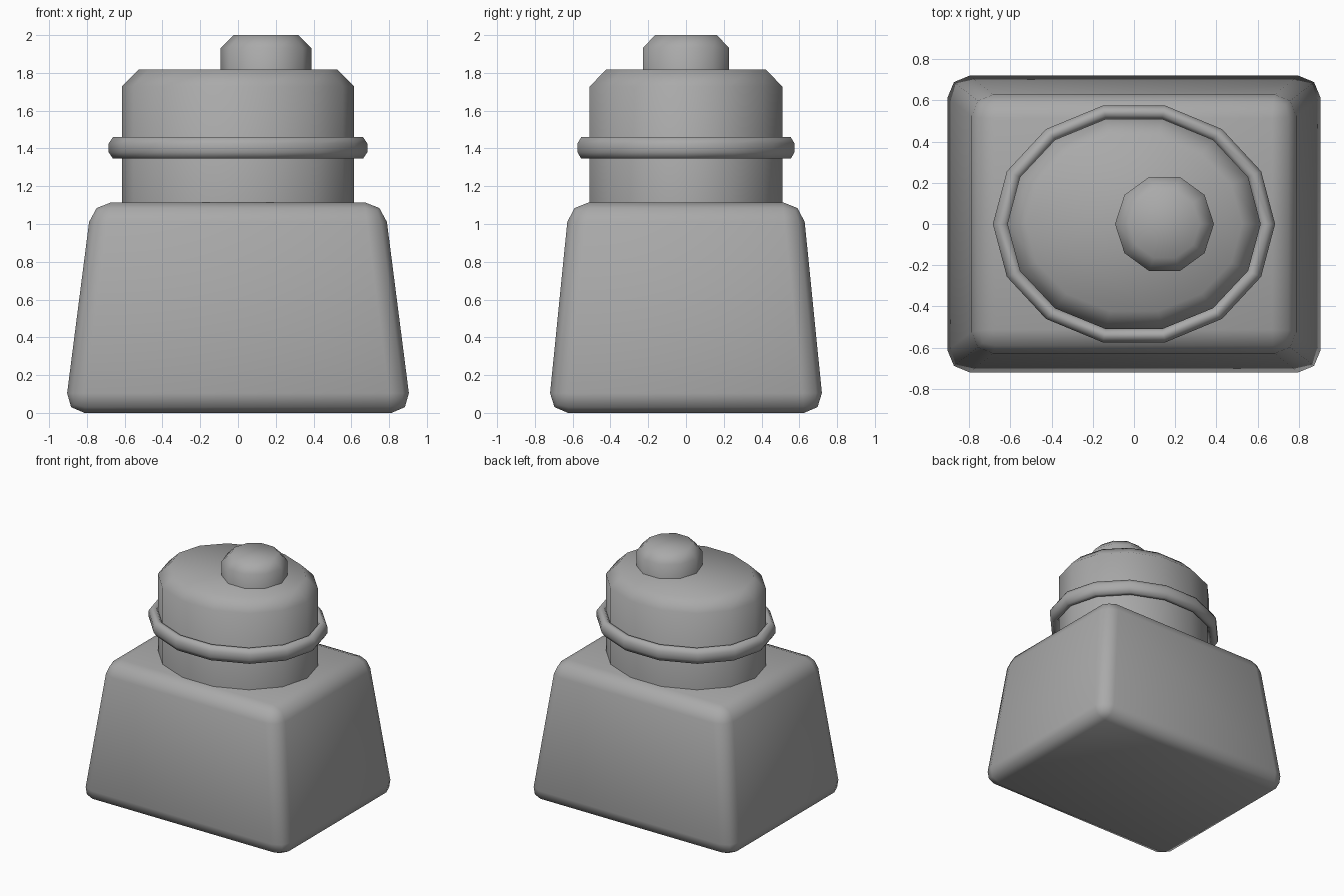
import bpy
import bmesh
from math import cos, sin, tau, radians

old = bpy.data.objects.get("Cube")
if old:
    bpy.data.objects.remove(old, do_unlink=True)

grey = bpy.data.materials.new("plain_grey")
grey.use_nodes = True
colour = (0.4, 0.4, 0.4, 1)
grey.diffuse_color = colour
grey.node_tree.nodes["Principled BSDF"].inputs["Base Color"].default_value = colour


def finish(name, bm, angle=60):
    bmesh.ops.recalc_face_normals(bm, faces=bm.faces)
    mesh = bpy.data.meshes.new(name)
    bm.to_mesh(mesh)
    bm.free()
    mesh.materials.append(grey)
    obj = bpy.data.objects.new(name, mesh)
    bpy.context.collection.objects.link(obj)
    bpy.ops.object.select_all(action="DESELECT")
    obj.select_set(True)
    bpy.context.view_layer.objects.active = obj
    bpy.ops.object.shade_smooth_by_angle(angle=radians(angle))
    return obj


def loop(bm, sides, rx, ry, z, x=0):
    return [bm.verts.new((x + rx * cos(tau * i / sides), ry * sin(tau * i / sides), z))
            for i in range(sides)]


def bridge(bm, a, b):
    n = len(a)
    for i in range(n):
        j = (i + 1) % n
        bm.faces.new((a[i], a[j], b[j], b[i]))


def chamfered_drum(name, sides, rx, ry, bottom, top, chamfer, x=0):
    bm = bmesh.new()
    loops = [loop(bm, sides, rx, ry, bottom, x),
             loop(bm, sides, rx, ry, top - chamfer, x),
             loop(bm, sides, rx - chamfer, ry - chamfer, top, x)]
    for a, b in zip(loops, loops[1:]):
        bridge(bm, a, b)
    bm.faces.new(loops[0])
    bm.faces.new(loops[-1])
    return finish(name, bm)


# Tapered body with rounded edges
bm = bmesh.new()
bmesh.ops.create_cube(bm, size=2)
for v in bm.verts:
    upper = v.co.z > 0
    v.co.x *= 0.775 if upper else 0.918
    v.co.y *= 0.618 if upper else 0.73
    v.co.z = 1.115 if upper else 0
bmesh.ops.bevel(bm, geom=bm.edges[:], offset=0.105, offset_type="OFFSET",
                segments=2, profile=0.5, affect="EDGES")
finish("body", bm)

# Oval cap and off-centre knob
chamfered_drum("cap", 14, 0.615, 0.523, 1.05, 1.818, 0.09)
chamfered_drum("knob", 10, 0.24, 0.24, 1.75, 2.0, 0.068, x=0.148)

# Band around the cap
bm = bmesh.new()
steps = 8
rings = []
for k in range(steps):
    a = tau * (k + 0.5) / steps
    r = 0.645 + 0.043 * cos(a)
    rings.append(loop(bm, 14, r, r * 0.86, 1.403 + 0.062 * sin(a)))
for k in range(steps):
    bridge(bm, rings[k], rings[(k + 1) % steps])
finish("band", bm)
